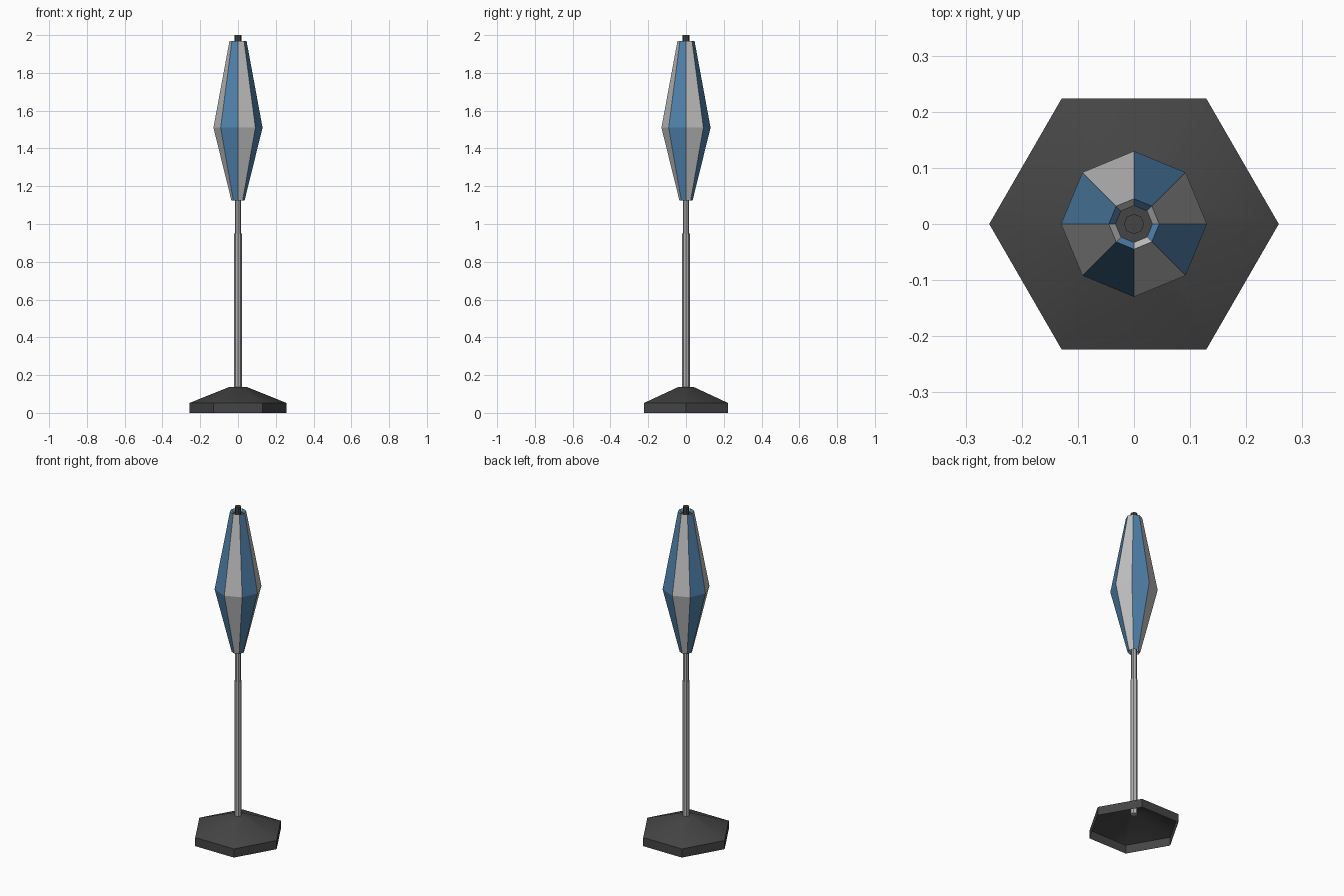
import bpy
import bmesh
from math import cos, sin, tau, radians

cube = bpy.data.objects.get("Cube")
if cube:
    bpy.data.objects.remove(cube, do_unlink=True)


def material(name, rgb):
    m = bpy.data.materials.new(name)
    m.use_nodes = True
    color = (*rgb, 1)
    m.diffuse_color = color
    m.node_tree.nodes["Principled BSDF"].inputs["Base Color"].default_value = color
    return m


BLUE = material("canopy_blue", (0.08, 0.22, 0.41))
WHITE = material("canopy_white", (0.54, 0.54, 0.54))
STEEL = material("pole_grey", (0.45, 0.45, 0.46))
DARK = material("base_charcoal", (0.06, 0.06, 0.06))


def lathe(name, sides, profile, materials, cap_start=False, cap_end=False):
    """Sweep an (r, z) profile around z; panels cycle through the materials."""
    bm = bmesh.new()
    rings = []
    for r, z in profile:
        rings.append([bm.verts.new((r * cos(tau * k / sides), r * sin(tau * k / sides), z))
                      for k in range(sides)])
    for low, high in zip(rings, rings[1:]):
        for k in range(sides):
            n = (k + 1) % sides
            face = bm.faces.new((low[k], low[n], high[n], high[k]))
            face.material_index = k % len(materials)
    if cap_start:
        bm.faces.new(rings[0][::-1])
    if cap_end:
        bm.faces.new(rings[-1])
    mesh = bpy.data.meshes.new(name)
    bm.to_mesh(mesh)
    bm.free()
    for m in materials:
        mesh.materials.append(m)
    obj = bpy.data.objects.new(name, mesh)
    bpy.context.collection.objects.link(obj)
    return obj


# Hollow weighted foot, open underneath
base = lathe("base", 6, [(0.258, 0), (0.258, 0.052), (0.047, 0.137)], [DARK], cap_end=True)

# Telescoping pole
lathe("lower_pole", 8, [(0.02, 0.1), (0.02, 0.95)], [STEEL], True, True)
lathe("upper_pole", 8, [(0.016, 0.94), (0.016, 1.96)], [STEEL], True, True)

# Folded canopy with alternating panels and inward lips at both ends
lathe("canopy", 8,
      [(0.025, 1.14), (0.035, 1.125), (0.13, 1.51), (0.045, 1.97), (0.033, 1.955)],
      [WHITE, BLUE])

# Collar closing the canopy top, and the tip
lathe("top_collar", 8, [(0.034, 1.94), (0.034, 1.955)], [DARK], True, True)
lathe("tip", 8, [(0.018, 1.95), (0.018, 2.0)], [DARK], True, True)

# Soften the shallow slope of the foot only
bpy.ops.object.select_all(action="DESELECT")
base.select_set(True)
bpy.context.view_layer.objects.active = base
bpy.ops.object.shade_smooth_by_angle(angle=radians(30))
